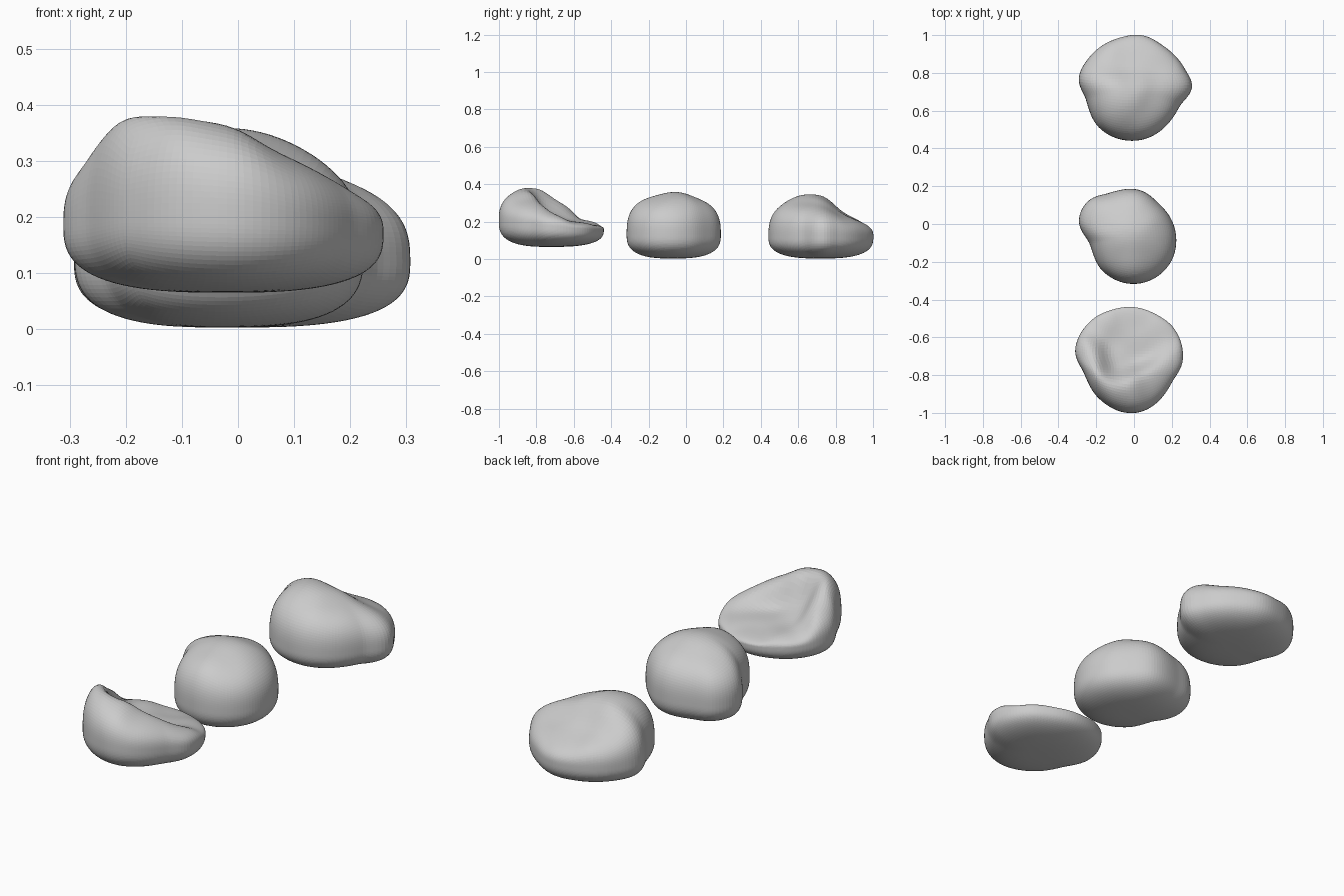
import bpy, bmesh, math

if "Cube" in bpy.data.objects:
    bpy.data.objects.remove(bpy.data.objects["Cube"])

N = 2.8  # roundness of the side profile (2 = ellipse, higher = boxier)


def outline_radius(points, centre):
    """Smooth periodic radius function through top-view outline points."""
    polar = sorted((math.atan2(y - centre[1], x - centre[0]),
                    math.hypot(x - centre[0], y - centre[1])) for x, y in points)
    n, tau = len(polar), math.tau

    def at(i):
        a, r = polar[i % n]
        return a + tau * (i // n), r

    def radius(angle):
        if angle < polar[0][0]:
            angle += tau
        i = max(k for k in range(n) if polar[k][0] <= angle)
        (a0, r0), (a1, r1), (a2, r2), (a3, r3) = [at(i + k) for k in (-1, 0, 1, 2)]
        h = a2 - a1
        t = (angle - a1) / h
        m1, m2 = h * (r2 - r0) / (a2 - a0), h * (r3 - r1) / (a3 - a1)
        return ((2*t**3 - 3*t**2 + 1) * r1 + (t**3 - 2*t**2 + t) * m1
                + (3*t**2 - 2*t**3) * r2 + (t**3 - t**2) * m2)
    return radius


def rock(name, centre, outline, heights, base, mid, tilt=(0, 0), sigma=0.065):
    cx, cy = centre
    radius = outline_radius(outline, centre)

    def mid_z(x, y):
        return mid + tilt[0] * (x - cx) + tilt[1] * (y - cy)

    # Turn wanted surface heights into crown heights before edge rounding
    crown = []
    for x, y, z in heights:
        rho = math.hypot(x - cx, y - cy) / radius(math.atan2(y - cy, x - cx))
        s = max(0.5, max(0, 1 - rho**N) ** (1 / N))
        crown.append((x, y, mid_z(x, y) + (z - mid_z(x, y)) / s))

    def top(x, y):
        w = [(math.exp(-((x-a)**2 + (y-b)**2) / (2 * sigma**2)) + 1e-9, h) for a, b, h in crown]
        return sum(k * h for k, h in w) / sum(k for k, h in w)

    bm = bmesh.new()
    bmesh.ops.create_cube(bm, size=2)
    bmesh.ops.subdivide_edges(bm, edges=bm.edges[:], cuts=27, use_grid_fill=True)
    for v in bm.verts:
        # even out the cube grid, then project onto a rounded body
        d = [math.tan(c * math.pi / 4) for c in v.co]
        rho, up = math.hypot(d[0], d[1]), d[2]
        k = (rho**N + abs(up)**N) ** (1 / N)
        rho, up = rho / k, up / k
        a = math.atan2(d[1], d[0])
        r = radius(a) * rho
        x, y = cx + r * math.cos(a), cy + r * math.sin(a)
        m = mid_z(x, y)
        z = m + up * ((top(x, y) - m) if up > 0 else (m - base))
        v.co = (x, y, z)
    # soften small unevenness
    for _ in range(2):
        bmesh.ops.smooth_vert(bm, verts=bm.verts[:], factor=0.5,
                              use_axis_x=True, use_axis_y=True, use_axis_z=True)
    me = bpy.data.meshes.new(name)
    bm.to_mesh(me)
    bm.free()
    bpy.context.collection.objects.link(bpy.data.objects.new(name, me))


# Front rock: hollowed top with a high front-left rim
rock("hollow_rock", (-0.02, -0.72),
     [(0, -.44), (.12, -.48), (.21, -.55), (.258, -.725), (.2, -.84), (.01, -1),
      (-.19, -.92), (-.265, -.79), (-.312, -.67), (-.22, -.505), (-.12, -.455)],
     [(-.14, -.87, .382), (-.03, -.87, .37), (.08, -.84, .315), (.15, -.8, .275),
      (.21, -.72, .235), (.17, -.58, .195), (0, -.5, .185), (-.18, -.55, .21),
      (-.25, -.68, .3), (-.22, -.8, .375), (0, -.68, .205), (-.1, -.74, .24),
      (-.1, -.62, .2), (.08, -.65, .2)],
     0.065, 0.18, (-0.03, -0.08), 0.055)

# Middle rock: blocky dome
rock("dome_rock", (-0.03, -0.07),
     [(.03, .18), (.13, .11), (.195, .03), (.224, -.08), (.19, -.21), (.03, -.315),
      (-.16, -.255), (-.235, -.105), (-.292, .015), (-.245, .12), (-.13, .165)],
     [(-.03, -.06, .367), (0, -.2, .335), (0, .08, .315), (.1, -.07, .345),
      (.18, -.07, .26), (-.15, -.06, .34), (-.22, .01, .28), (-.15, .09, .29),
      (-.12, -.19, .3), (.1, -.19, .29)],
     0.003, 0.13)

# Back rock: high front, sloping down toward the rear
rock("sloped_rock", (0, 0.72),
     [(.04, 1), (.16, .94), (.27, .82), (.308, .725), (.24, .62), (.02, .442),
      (-.18, .505), (-.255, .66), (-.293, .77), (-.235, .885), (-.08, .985)],
     [(-.08, .62, .348), (0, .52, .29), (-.14, .7, .345), (0, .72, .335),
      (0, .85, .24), (0, .93, .19), (.15, .85, .215), (.16, .7, .285),
      (.23, .72, .24), (-.15, .87, .225), (-.21, .75, .29), (-.16, .56, .29),
      (.13, .6, .28)],
     0.003, 0.12)
